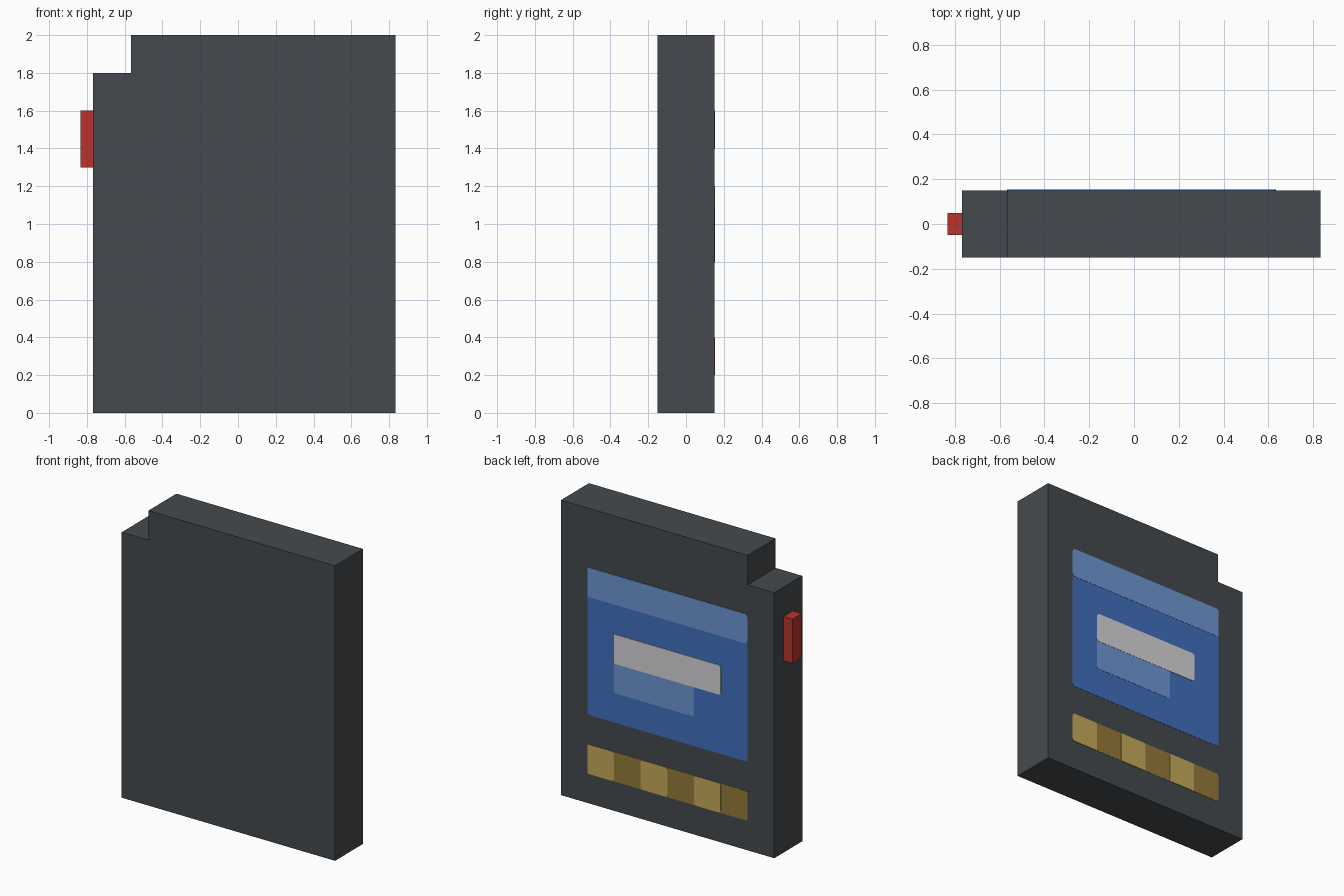
import bpy
import bmesh

cube = bpy.data.objects.get("Cube")
if cube:
    bpy.data.objects.remove(cube, do_unlink=True)

CELL = 0.2        # layout module of the label art
LEFT = 0.833      # model's left edge
BACK = 0.15       # half the thickness


def material(name, rgb):
    """Flat material from an 8-bit sRGB colour."""
    linear = [((c / 255 + 0.055) / 1.055) ** 2.4 for c in rgb] + [1.0]
    mat = bpy.data.materials.new(name)
    mat.use_nodes = True
    mat.diffuse_color = linear
    bsdf = mat.node_tree.nodes["Principled BSDF"]
    bsdf.inputs["Base Color"].default_value = linear
    bsdf.inputs["Roughness"].default_value = 0.8
    return mat


charcoal = material("charcoal", (69, 74, 78))
red = material("red", (187, 52, 46))
blue = material("blue", (64, 111, 189))
light_blue = material("light blue", (110, 150, 211))
off_white = material("off white", (213, 213, 216))
gold = material("gold", (199, 169, 91))
dark_gold = material("dark gold", (148, 122, 57))


def prism(name, outline, y0, y1, mat, radius=0):
    """Extrude an x-z outline from y0 to y1, optionally rounding its corners."""
    bm = bmesh.new()
    face = bm.faces.new([bm.verts.new((x, y0, z)) for x, z in outline])
    if radius:
        bmesh.ops.bevel(bm, geom=bm.verts[:], offset=radius, segments=3,
                        profile=0.5, affect='VERTICES')
        face = bm.faces[:][0]
    ext = bmesh.ops.extrude_face_region(bm, geom=[face])
    moved = [g for g in ext["geom"] if isinstance(g, bmesh.types.BMVert)]
    bmesh.ops.translate(bm, verts=moved, vec=(0, y1 - y0, 0))
    bmesh.ops.recalc_face_normals(bm, faces=bm.faces[:])
    mesh = bpy.data.meshes.new(name)
    bm.to_mesh(mesh)
    bm.free()
    mesh.materials.append(mat)
    obj = bpy.data.objects.new(name, mesh)
    bpy.context.collection.objects.link(obj)
    return obj


def rect(x0, x1, z0, z1):
    return [(x0, z0), (x1, z0), (x1, z1), (x0, z1)]


def plate(name, col, width, row, height, mat, layer=1):
    """Thin back plate; columns count from the model's left, rows from the base."""
    x1 = LEFT - col * CELL
    outline = rect(x1 - width * CELL, x1, row * CELL, (row + height) * CELL)
    return prism(name, outline, BACK - 0.01, BACK + 0.0015 * layer, mat, 0.015)


# Case with a stepped corner
step_x = LEFT - 7 * CELL
right_x = LEFT - 8 * CELL
case = [(right_x, 0), (LEFT, 0), (LEFT, 2), (step_x, 2),
        (step_x, 1.8), (right_x, 1.8)]
prism("case", case, -BACK, BACK, charcoal)

# Slider on the right edge
prism("side_switch", rect(-LEFT, right_x, 1.3, 1.6), -0.05, 0.05, red)

# Label on the back
plate("label", 1, 6, 3, 5, blue)
plate("label_band", 1, 6, 7, 1, light_blue, 2)
plate("label_lower_bar", 2, 3, 4, 1.5, light_blue, 2)
plate("label_upper_bar", 2, 4, 5, 1, off_white, 3)

# Contact strip with alternating pads
plate("contact_strip", 1, 6, 1, 1, dark_gold)
for i in range(3):
    plate(f"contact_pad_{i + 1}", 1 + 2 * i, 1, 1, 1, gold, 2)
